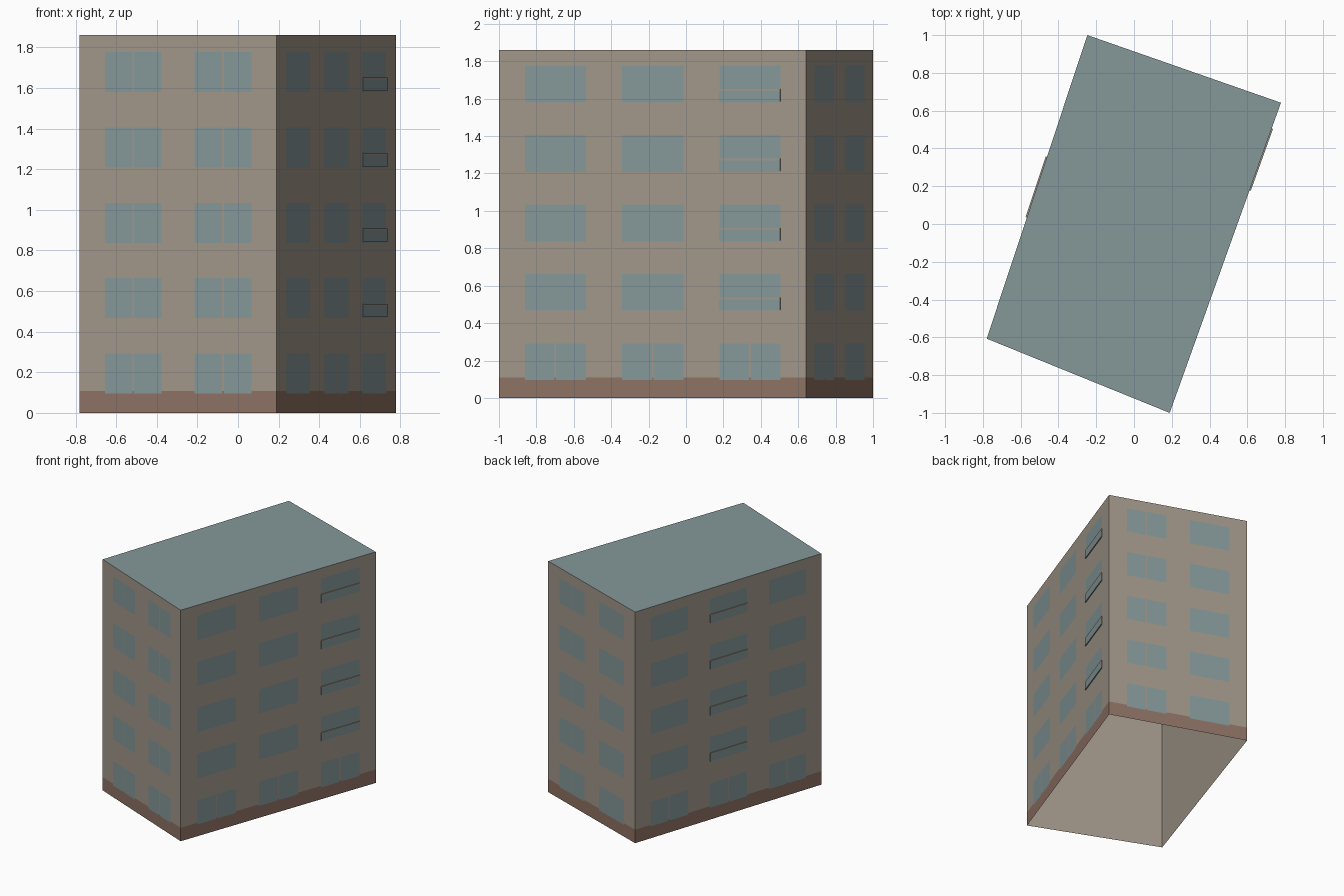
import bpy
import bmesh
from mathutils import Vector

cube = bpy.data.objects.get("Cube")
if cube:
    bpy.data.objects.remove(cube)


def material(name, rgb):
    mat = bpy.data.materials.new(name)
    mat.use_nodes = True
    mat.diffuse_color = (*rgb, 1)
    mat.node_tree.nodes["Principled BSDF"].inputs["Base Color"].default_value = (*rgb, 1)
    return mat


WALL, GLASS, PLINTH = 0, 1, 2
materials = [
    material("beige_render", (0.36, 0.31, 0.255)),
    material("grey_teal", (0.235, 0.312, 0.317)),
    material("brown_plinth", (0.27, 0.166, 0.125)),
]

# Footprint corners, counter-clockwise from the front left one
A, B, C, D = [Vector(p) for p in
              ((-0.78, -0.607, 0), (0.189, -1, 0), (0.778, 0.642, 0), (-0.247, 1, 0))]
HEIGHT = 1.86
PLINTH_TOP = 0.108
SILLS = [0.095 + 0.3712 * i for i in range(5)]
WINDOW_HEIGHT = 0.197
UP = Vector((0, 0, 1))


def make_object(name, bm):
    mesh = bpy.data.meshes.new(name)
    bm.to_mesh(mesh)
    bm.free()
    for mat in materials:
        mesh.materials.append(mat)
    obj = bpy.data.objects.new(name, mesh)
    bpy.context.collection.objects.link(obj)
    return obj


def quad(bm, points, index):
    face = bm.faces.new([bm.verts.new(p) for p in points])
    face.material_index = index


def inside(value, spans):
    return any(lo < value < hi for lo, hi in spans)


def split(span, gap=0.006):
    mid = sum(span) / 2
    return [(span[0], mid - gap / 2), (mid + gap / 2, span[1])]


# Facade: each storey is cut into panes, colours follow the cell position
def facade(name, a, b, upper, ground):
    bm = bmesh.new()
    rows = [(s, s + WINDOW_HEIGHT) for s in SILLS]
    levels = sorted([0, PLINTH_TOP, HEIGHT] + [z for r in rows for z in r])
    for z0, z1 in zip(levels, levels[1:]):
        z = (z0 + z1) / 2
        panes = []
        if inside(z, rows):
            panes = ground if z < SILLS[1] else upper
        cuts = [0] + [t for p in panes for t in p] + [1]
        for t0, t1 in zip(cuts, cuts[1:]):
            if inside((t0 + t1) / 2, panes):
                index = GLASS
            else:
                index = PLINTH if z < PLINTH_TOP else WALL
            p, q = a.lerp(b, t0), a.lerp(b, t1)
            quad(bm, (p + UP * z0, q + UP * z0, q + UP * z1, p + UP * z1), index)
    bmesh.ops.remove_doubles(bm, verts=bm.verts, dist=0.0001)
    make_object(name, bm)


# Shallow balcony panel with a pale rim along its top
def balcony(name, a, b, span, sill):
    out = (b - a).cross(UP).normalized() * 0.007
    p, q = a.lerp(b, span[0]), a.lerp(b, span[1])
    bm = bmesh.new()
    for z0, z1, index in ((0.005, 0.061, GLASS), (0.061, 0.071, WALL)):
        lo, hi = UP * (sill + z0), UP * (sill + z1)
        quad(bm, (p + out + lo, q + out + lo, q + out + hi, p + out + hi), index)
        quad(bm, (p + lo, p + out + lo, p + out + hi, p + hi), index)
        quad(bm, (q + out + lo, q + lo, q + hi, q + out + hi), index)
        if index == WALL:
            quad(bm, (p + out + hi, q + out + hi, q + hi, p + hi), index)
        else:
            quad(bm, (p + lo, q + lo, q + out + lo, p + out + lo), index)
    bmesh.ops.remove_doubles(bm, verts=bm.verts, dist=0.0001)
    make_object(name, bm)


# Long sides: wide windows above, split ones on the ground floor
long_windows = [(0.084, 0.283), (0.401, 0.601), (0.718, 0.917)]
long_ground = [pane for w in long_windows for pane in split(w)]
facade("left_facade", B, C, long_windows, long_ground)
facade("right_facade", D, A, long_windows, long_ground)

# Short sides
first_pair = split((0.129, 0.415), 0.008)
second = (0.585, 0.873)
front_panes = first_pair + split(second, 0.009)
facade("front_facade", A, B, front_panes, front_panes)
facade("back_facade", C, D, first_pair + [second], first_pair + [second])

for i, sill in enumerate(SILLS[1:], 1):
    balcony(f"left_balcony_{i}", B, C, long_windows[2], sill)
    balcony(f"right_balcony_{i}", D, A, long_windows[1], sill)

# Flat roof
bm = bmesh.new()
quad(bm, [p + UP * HEIGHT for p in (A, B, C, D)], GLASS)
make_object("roof", bm)

# Plain inner lining, open at the bottom
bm = bmesh.new()
inner = [p * 0.996 for p in (A, B, C, D)]
for p, q in zip(inner, inner[1:] + inner[:1]):
    top = UP * (HEIGHT - 0.002)
    quad(bm, (q, p, p + top, q + top), WALL)
make_object("inner_lining", bm)
